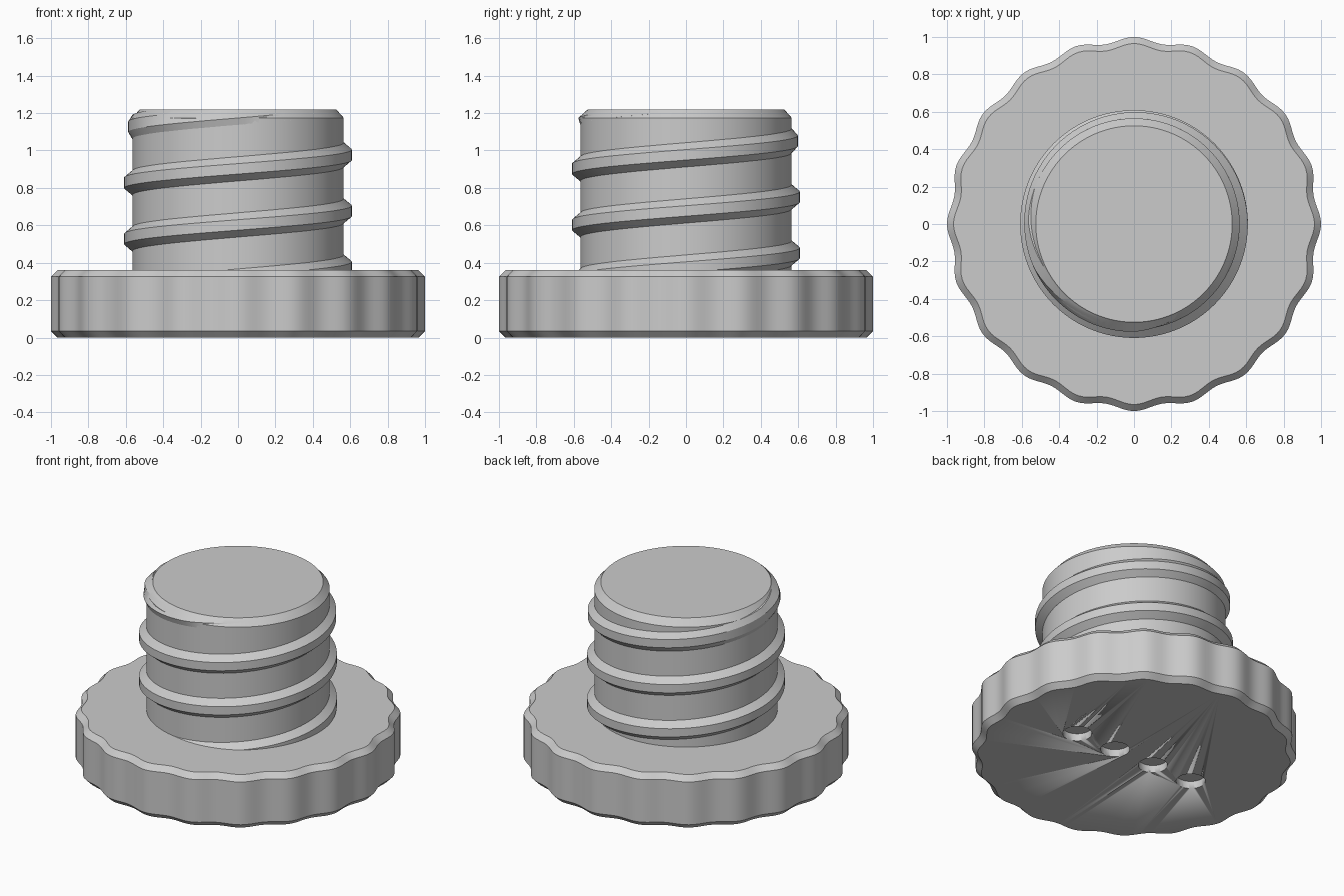
import bpy, bmesh, math
from math import sin, cos, pi

if "Cube" in bpy.data.objects:
    bpy.data.objects.remove(bpy.data.objects["Cube"])

grey = bpy.data.materials.new("plain grey")
grey.diffuse_color = (0.6, 0.6, 0.6, 1)
grey.use_nodes = True
grey.node_tree.nodes["Principled BSDF"].inputs["Base Color"].default_value = grey.diffuse_color


def make_object(name, bm, sharp_angle=25):
    bmesh.ops.recalc_face_normals(bm, faces=bm.faces)
    mesh = bpy.data.meshes.new(name)
    bm.to_mesh(mesh)
    bm.free()
    mesh.materials.append(grey)
    obj = bpy.data.objects.new(name, mesh)
    bpy.context.collection.objects.link(obj)
    bpy.ops.object.select_all(action='DESELECT')
    obj.select_set(True)
    bpy.context.view_layer.objects.active = obj
    bpy.ops.object.shade_smooth_by_angle(angle=math.radians(sharp_angle))
    return obj


def skin(rings, close_rings=True):
    """Bridge successive rings of points and cap both ends."""
    bm = bmesh.new()
    loops = [[bm.verts.new(p) for p in ring] for ring in rings]
    for a, b in zip(loops, loops[1:]):
        n = len(a)
        for i in range(n):
            j = (i + 1) % n
            bm.faces.new((a[i], a[j], b[j], b[i]))
    bm.faces.new(loops[0])
    bm.faces.new(loops[-1])
    return bm


def turned(profile, segments, radius_offset=lambda a: 0):
    """Stack of rings around z, with an optional wavy radius."""
    angles = [2 * pi * i / segments for i in range(segments)]
    return skin([[((r + radius_offset(a)) * cos(a), (r + radius_offset(a)) * sin(a), z)
                  for a in angles] for r, z in profile])


# Grip disc with twenty shallow scallops and chamfered rims
LOBES = 20
disc = make_object("grip_disc", turned(
    [(0.965, 0), (1.0, 0.035), (1.0, 0.325), (0.965, 0.36)], LOBES * 12,
    lambda a: -0.014 * (1 - cos(LOBES * a))))

# Row of four shallow round pockets in the underside
cut = bmesh.new()
for i in range(4):
    geo = bmesh.ops.create_cone(cut, cap_ends=True, segments=48, radius1=0.09,
                                radius2=0.09, depth=0.1)
    bmesh.ops.translate(cut, verts=geo["verts"], vec=((i - 1.5) * 0.304, 0, 0))
cutter = make_object("pocket_cutter", cut)
cutter.hide_render = True
cutter.hide_set(True)
mod = disc.modifiers.new("pockets", 'BOOLEAN')
mod.operation = 'DIFFERENCE'
mod.solver = 'EXACT'
mod.object = cutter

# Plug core with a chamfered top
CORE, TOP, SHOULDER = 0.565, 1.22, 1.175
make_object("plug_core", turned(
    [(CORE, 0.34), (CORE, SHOULDER), (0.525, TOP)], 128))

# Helical thread: trapezoid section, fading out over the last turn
PITCH, STEPS = 0.3, 96
rings = []
for k in range(int(-0.35 * STEPS), 3 * STEPS + 1):
    turn = k / STEPS
    a = 2 * pi * turn
    fade = min(1, max(0, 3 - turn))
    height = 0.044 * fade
    zc = 0.377 + PITCH * turn
    ring = []
    for dr, dz in ((-0.03, -0.065), (0, -0.065), (height, -0.028),
                   (height, 0.028), (0, 0.065), (-0.03, 0.065)):
        z = min(max(zc + dz, 0.2), TOP - 0.004)
        limit = CORE + height - max(0, z - SHOULDER) * (0.04 + height) / (TOP - SHOULDER)
        r = min(CORE + dr, limit)
        ring.append((r * cos(a), r * sin(a), z))
    rings.append(ring)
make_object("screw_thread", skin(rings))
